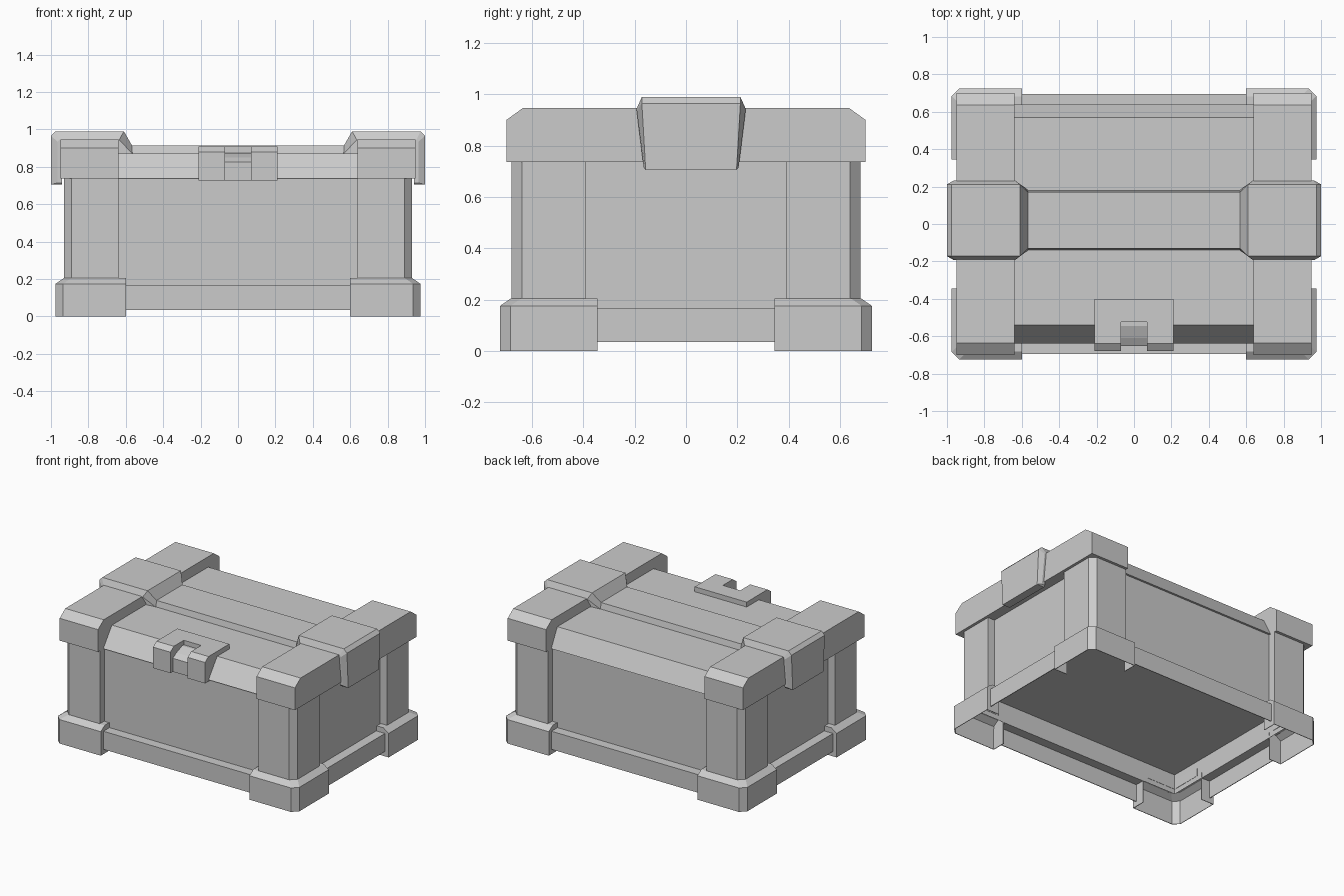
import bpy
import bmesh

old = bpy.data.objects.get("Cube")
if old:
    bpy.data.objects.remove(old, do_unlink=True)

grey = bpy.data.materials.new("plain_grey")
grey.use_nodes = True
grey.diffuse_color = (0.6, 0.6, 0.6, 1)
grey.node_tree.nodes["Principled BSDF"].inputs["Base Color"].default_value = (0.6, 0.6, 0.6, 1)


def finish(name, bm, mirror=(False, False)):
    """Turn a bmesh into a flat shaded object, optionally mirrored in x and y."""
    bmesh.ops.recalc_face_normals(bm, faces=bm.faces)
    mesh = bpy.data.meshes.new(name)
    bm.to_mesh(mesh)
    bm.free()
    mesh.materials.append(grey)
    obj = bpy.data.objects.new(name, mesh)
    bpy.context.collection.objects.link(obj)
    if any(mirror):
        mod = obj.modifiers.new("mirror", 'MIRROR')
        mod.use_axis = (mirror[0], mirror[1], False)
        mod.use_mirror_merge = False
    return obj


def loft(name, rings, mirror=(False, False), shell=False):
    """Skin a list of equal length point rings: a capped solid, or an open thin shell."""
    bm = bmesh.new()
    loops = [[bm.verts.new(p) for p in ring] for ring in rings]
    n = len(loops[0])
    for a, b in zip(loops, loops[1:]):
        for i in range(n - 1 if shell else n):
            j = (i + 1) % n
            bm.faces.new((a[i], a[j], b[j], b[i]))
    if not shell:
        bm.faces.new(loops[0])
        bm.faces.new(loops[-1])
    obj = finish(name, bm, mirror)
    if shell:
        obj.modifiers.new("thickness", 'SOLIDIFY').thickness = 0.005
    return obj


def extrude_x(name, profile, x0, x1, mirror=(False, False), shell=False):
    return loft(name, [[(x, y, z) for y, z in profile] for x in (x0, x1)], mirror, shell)


def extrude_y(name, profile, y0, y1, mirror=(False, False), shell=False):
    return loft(name, [[(x, y, z) for x, z in profile] for y in (y0, y1)], mirror, shell)


def corner_path(z, outer, end, inner, cut=0.04):
    """Plan of a corner piece from body wall to body wall, outer edge cut off."""
    (ox, oy), (ex, ey), (ix, iy) = outer, end, inner
    return [(ex, iy, z), (ex, oy, z), (ox - cut, oy, z),
            (ox, oy - cut, z), (ox, ey, z), (ix, ey, z)]


BOTH = (True, True)
WALL = (0.872, 0.622)

# Body with a recessed floor
bm = bmesh.new()
bmesh.ops.create_cube(bm, size=1)
for v in bm.verts:
    v.co = (v.co.x * 1.75, v.co.y * 1.25, 0.165 if v.co.z < 0 else 0.745)
floor = min(bm.faces, key=lambda f: f.calc_center_median().z)
bmesh.ops.inset_region(bm, faces=[floor], thickness=0.006)
for v in floor.verts:
    v.co.z = 0.307
finish("body", bm)

# Corner posts, closed by the inner corner of the wall
post = ((0.93, 0.68), (0.64, 0.39), WALL)
loft("corner_posts", [corner_path(z, *post) + [(*WALL, z)] for z in (0.20, 0.745)], BOTH)

# Hollow feet with a bevelled top that closes against the wall
foot_end = (0.60, 0.345)
loft("corner_feet", [corner_path(0, (0.975, 0.725), foot_end, WALL),
                     corner_path(0.175, (0.975, 0.725), foot_end, WALL),
                     corner_path(0.205, (0.932, 0.682), foot_end, WALL),
                     corner_path(0.205, (0.88, 0.63), foot_end, WALL, 0.005)],
     BOTH, shell=True)


# Flat-topped hollow rails between the feet
def rail_profile(outer, wall):
    return [(outer, 0.035), (outer, 0.167), (wall, 0.167)]


extrude_x("long_rails", rail_profile(0.695, WALL[1]), -0.603, 0.603, (False, True), True)
extrude_y("side_rails", rail_profile(0.945, WALL[0]), -0.348, 0.348, (True, False), True)

# Lid centre, overhanging the walls
extrude_x("lid", [(-0.64, 0.738), (-0.54, 0.872), (0.57, 0.872), (0.64, 0.738)], -0.66, 0.66)

# Lid end caps
extrude_x("lid_end_caps", [(-0.70, 0.737), (-0.70, 0.90), (-0.635, 0.947),
                           (0.635, 0.947), (0.70, 0.90), (0.70, 0.737)],
          0.64, 0.95, (True, False))

# Strap: a low ridge over the lid that widens and hooks over the end caps.
# Each point is x, z and half width; the rim rests on the lid, the face is outermost.
rim = [(0, 0.87, 0.16), (0.565, 0.87, 0.16), (0.635, 0.945, 0.212), (0.955, 0.945, 0.212),
       (0.965, 0.935, 0.212), (0.965, 0.715, 0.185), (0.94, 0.715, 0.185),
       (0.94, 0.86, 0.2), (0, 0.86, 0.16)]
face = [(0, 0.915, 0.15), (0.567, 0.915, 0.15), (0.61, 0.99, 0.192), (0.975, 0.99, 0.192),
        (1.0, 0.965, 0.192), (1.0, 0.705, 0.177), (0.94, 0.705, 0.177),
        (0.94, 0.86, 0.19), (0, 0.86, 0.15)]


def strap_ring(points, side):
    return [(x, 0.02 + side * half, z) for x, z, half in points]


loft("straps", [strap_ring(rim, -1), strap_ring(face, -1),
                strap_ring(face, 1), strap_ring(rim, 1)], (True, False))

# Latch: two arms, a back plate and a low crosspiece
extrude_x("latch_arms", [(-0.40, 0.86), (-0.40, 0.908), (-0.64, 0.908), (-0.68, 0.88),
                         (-0.68, 0.727), (-0.62, 0.727), (-0.54, 0.86)],
          0.07, 0.21, (True, False))
extrude_x("latch_plate", [(-0.40, 0.86), (-0.40, 0.908), (-0.525, 0.908), (-0.525, 0.86)],
          -0.07, 0.07)
extrude_x("latch_crosspiece", [(-0.652, 0.727), (-0.652, 0.825), (-0.61, 0.85),
                               (-0.545, 0.875), (-0.51, 0.875), (-0.51, 0.86),
                               (-0.54, 0.86), (-0.62, 0.727)], -0.07, 0.07)
